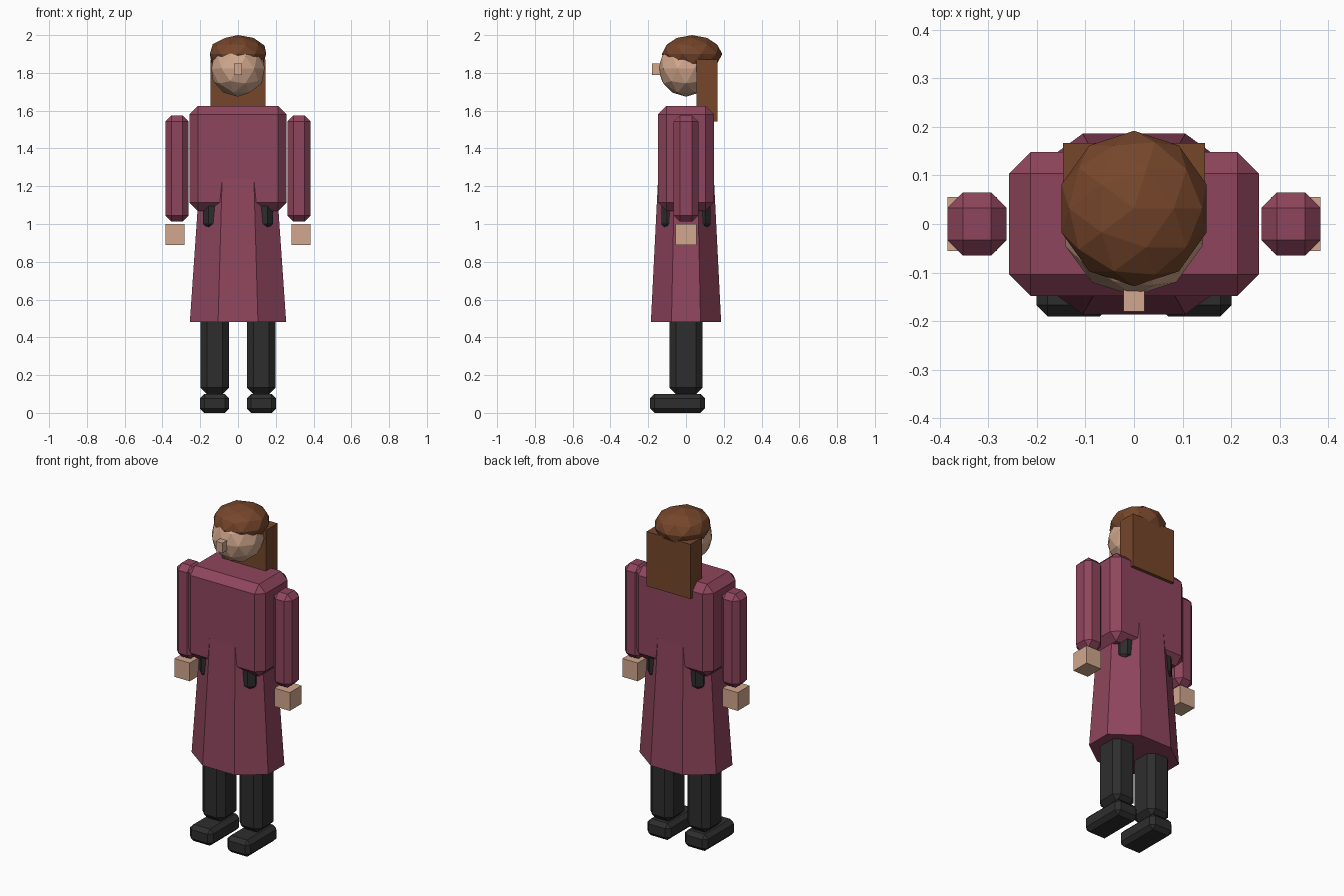
import bpy, bmesh, math
from mathutils import Matrix

if "Cube" in bpy.data.objects:
    bpy.data.objects.remove(bpy.data.objects["Cube"])


def material(name, rgb):
    m = bpy.data.materials.new(name)
    m.diffuse_color = (*rgb, 1)
    m.use_nodes = True
    m.node_tree.nodes["Principled BSDF"].inputs["Base Color"].default_value = m.diffuse_color
    return m


COAT = material("plum_coat", (0.275, 0.060, 0.109))
SKIN = material("skin", (0.640, 0.390, 0.270))
HAIR = material("brown_hair", (0.180, 0.061, 0.024))
BLACK = material("charcoal", (0.027, 0.027, 0.027))


def finish(name, bm, mat):
    bmesh.ops.recalc_face_normals(bm, faces=bm.faces)
    mesh = bpy.data.meshes.new(name)
    bm.to_mesh(mesh)
    bm.free()
    mesh.materials.append(mat)
    ob = bpy.data.objects.new(name, mesh)
    bpy.context.collection.objects.link(ob)
    return ob


def box(name, x, y, z, mat, chamfer=0):
    """Box from (min, max) ranges, with optional flat chamfers."""
    bm = bmesh.new()
    size = [r[1] - r[0] for r in (x, y, z)]
    mid = [(r[0] + r[1]) / 2 for r in (x, y, z)]
    bmesh.ops.create_cube(bm, size=1, matrix=Matrix.Translation(mid) @ Matrix.Diagonal((*size, 1)))
    if chamfer:
        bmesh.ops.bevel(bm, geom=bm.edges[:], offset=chamfer, segments=1,
                        profile=0.5, affect='EDGES')
    return finish(name, bm, mat)


def ball(name, centre, radii, mat):
    bm = bmesh.new()
    bmesh.ops.create_icosphere(bm, subdivisions=2, radius=1,
                               matrix=Matrix.Translation(centre) @ Matrix.Diagonal((*radii, 1)))
    return finish(name, bm, mat)


# Coat body and hips
box("coat_torso", (-0.257, 0.257), (-0.148, 0.148), (1.07, 1.625), COAT, 0.044)
box("hips", (-0.185, 0.185), (-0.13, 0.13), (0.97, 1.2), BLACK, 0.03)

# Coat skirt: tapered octagon with flat sides facing the axes
bm = bmesh.new()
c = 1 / math.cos(math.pi / 8)
bmesh.ops.create_cone(bm, cap_ends=True, segments=8, radius1=c, radius2=c * 0.79, depth=0.78)
bmesh.ops.rotate(bm, verts=bm.verts, matrix=Matrix.Rotation(math.pi / 8, 3, 'Z'))
# Put a flat side, not a corner, on the axes
if max(v.co.x for v in bm.verts) > 1.05:
    bmesh.ops.rotate(bm, verts=bm.verts, matrix=Matrix.Rotation(math.pi / 8, 3, 'Z'))
bmesh.ops.scale(bm, verts=bm.verts, vec=(0.255, 0.186, 1))
bmesh.ops.translate(bm, verts=bm.verts, vec=(0, 0, 0.48 + 0.39))
finish("coat_skirt", bm, COAT)

# Limbs on both sides
for side, s in (("left", 1), ("right", -1)):
    def span(a, b):
        return tuple(sorted((s * a, s * b)))
    box(side + "_sleeve", span(0.262, 0.384), (-0.065, 0.065), (1.013, 1.575), COAT, 0.032)
    box(side + "_hand", span(0.282, 0.384), (-0.056, 0.056), (0.89, 1.0), SKIN)
    box(side + "_leg", span(0.047, 0.199), (-0.087, 0.087), (0.1, 1.0), BLACK, 0.034)
    box(side + "_shoe", span(0.047, 0.201), (-0.19, 0.1), (0.0, 0.1), BLACK, 0.023)

# Head, nose and hair
ball("head", (0, 0, 1.822), (0.148, 0.148, 0.148), SKIN)
box("nose", (-0.022, 0.022), (-0.18, -0.13), (1.79, 1.85), SKIN)
ball("hair_cap", (0, 0.032, 1.9), (0.157, 0.16, 0.1), HAIR)
box("long_back_hair", (-0.146, 0.146), (0.056, 0.167), (1.542, 1.87), HAIR)
